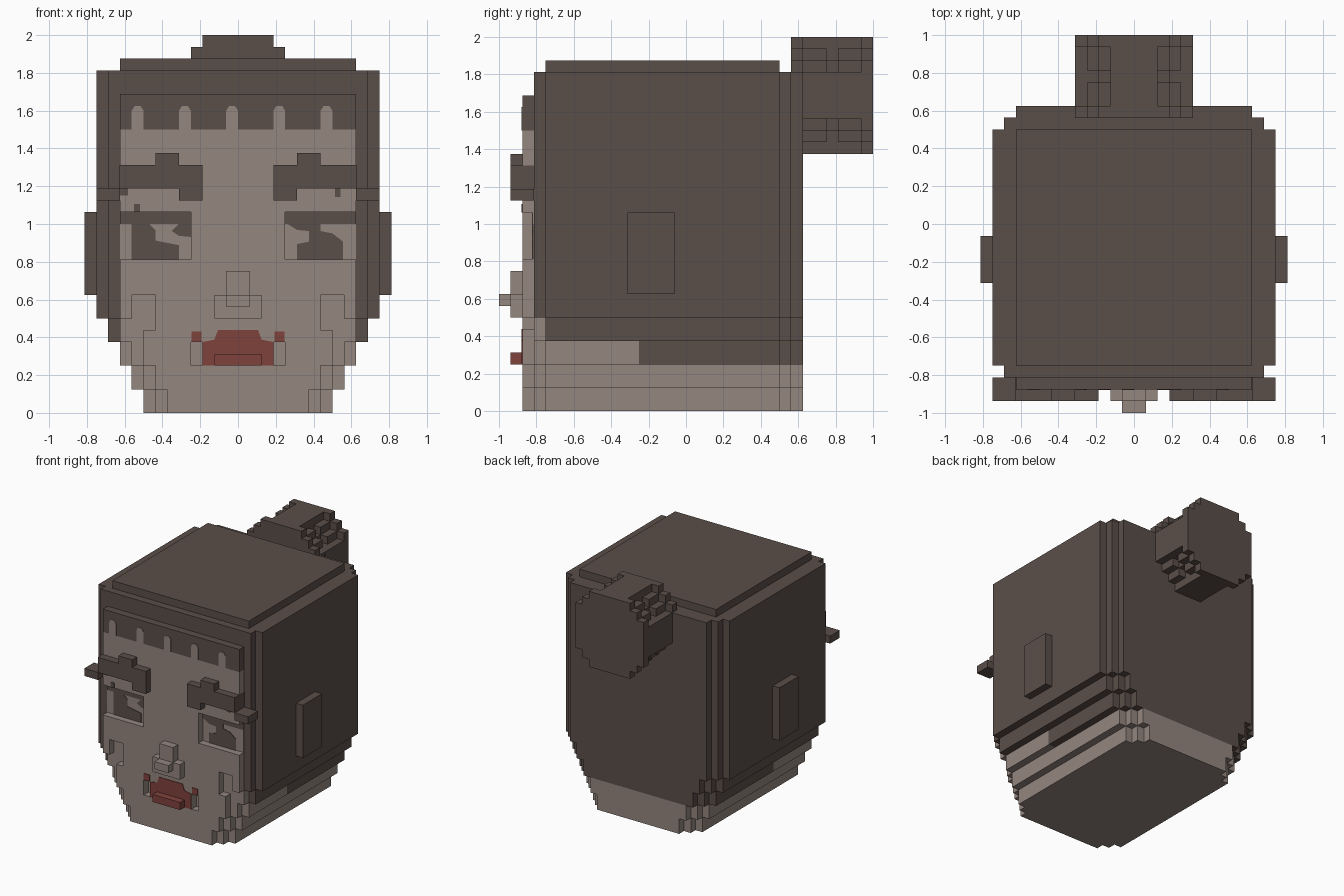
import bpy
import bmesh

U = 1 / 16  # size of one block

cube = bpy.data.objects.get("Cube")
if cube:
    bpy.data.objects.remove(cube, do_unlink=True)


def colour(name, rgb):
    m = bpy.data.materials.new(name)
    m.use_nodes = True
    m.diffuse_color = (*rgb, 1)
    m.node_tree.nodes["Principled BSDF"].inputs["Base Color"].default_value = (*rgb, 1)
    return m


HAIR = colour("dark brown hair", (0.102, 0.077, 0.067))
SKIN = colour("greyish skin", (0.295, 0.24, 0.212))
RED = colour("lip red", (0.215, 0.055, 0.046))


def finish(name, bm, mats):
    bmesh.ops.recalc_face_normals(bm, faces=bm.faces)
    bmesh.ops.scale(bm, vec=(U, U, U), verts=bm.verts)
    me = bpy.data.meshes.new(name)
    bm.to_mesh(me)
    bm.free()
    for m in mats:
        me.materials.append(m)
    ob = bpy.data.objects.new(name, me)
    bpy.context.collection.objects.link(ob)
    return ob


def add_box(bm, x0, x1, y0, y1, z0, z1):
    vs = bmesh.ops.create_cube(bm, size=1)["verts"]
    for v in vs:
        v.co.x = x1 if v.co.x > 0 else x0
        v.co.y = y1 if v.co.y > 0 else y0
        v.co.z = z1 if v.co.z > 0 else z0


def boxes(name, mat, items, mirror=False):
    bm = bmesh.new()
    for x0, x1, y0, y1, z0, z1 in items:
        add_box(bm, x0, x1, y0, y1, z0, z1)
        if mirror:
            add_box(bm, -x1, -x0, y0, y1, z0, z1)
    return finish(name, bm, [mat])


def plates(name, mat, y, outlines):
    """Thin front-facing plates from (x, z) outlines."""
    bm = bmesh.new()
    for pts in outlines:
        f = bm.faces.new([bm.verts.new((x, y, z)) for x, z in pts])
        ext = bmesh.ops.extrude_face_region(bm, geom=[f])["geom"]
        for v in ext:
            if isinstance(v, bmesh.types.BMVert):
                v.co.y -= 0.08
    return finish(name, bm, [mat])


def rect(x0, x1, z0, z1):
    return [(x0, z0), (x1, z0), (x1, z1), (x0, z1)]


def head_layer(name, h, z0, z1, skin_until):
    """Slab with stepped corners; skin in front of skin_until, hair behind."""
    half = [(h - 1, -13), (h - 1, -12), (h, -12), (h, 8),
            (h - 1, 8), (h - 1, 9), (h - 2, 9), (h - 2, 10)]
    outline = half + [(-x, y) for x, y in reversed(half)]
    bm = bmesh.new()
    f = bm.faces.new([bm.verts.new((x, y, z0)) for x, y in outline])
    ext = bmesh.ops.extrude_face_region(bm, geom=[f])["geom"]
    for v in ext:
        if isinstance(v, bmesh.types.BMVert):
            v.co.z = z1
    if -13 < skin_until < 10:
        bmesh.ops.bisect_plane(bm, geom=bm.verts[:] + bm.edges[:] + bm.faces[:],
                               plane_co=(0, skin_until, 0), plane_no=(0, 1, 0))
    for f in bm.faces:
        f.material_index = int(f.calc_center_median().y < skin_until)
    finish(name, bm, [HAIR, SKIN])


# Head, from chin to crown
head_layer("chin_layer", 8, 0, 2, 20)
head_layer("jaw_layer", 9, 2, 4, 20)
head_layer("lower_hair_layer", 10, 4, 6, -4)
head_layer("nape_layer", 11, 6, 8, -12)
head_layer("hair_block", 12, 8, 29, -20)
boxes("crown", HAIR, [(-10, 10, -12, 8, 29, 30)])
boxes("ears", HAIR, [(12, 13, -5, -1, 10, 17)], mirror=True)

# Face slab, leaving pits for eyes, cheeks and mouth corners
plates("face_backing", SKIN, -13, [rect(-10, 10, 8, 24)])
F = (-14, -13)
boxes("face_centre", SKIN, [
    (-6, 6, *F, 0, 2), (-7, 7, *F, 2, 4), (-3, 3, *F, 4, 6), (-8, 8, *F, 6, 7),
    (-7, 7, *F, 7, 10), (-10, 10, *F, 10, 13), (-4, 4, *F, 13, 17),
    (-10, 10, *F, 17, 24)])
boxes("face_sides", SKIN, [(4, 8, *F, 4, 6), (9, 10, *F, 8, 10)], mirror=True)

# Fringe with notches
boxes("fringe", HAIR, [(-10, 10, *F, 24, 27)])
plates("fringe_notches", SKIN, -14, [
    [(x, 24), (x + 1, 24), (x + 1, 25.6), (x + .75, 26), (x + .25, 26), (x, 25.6)]
    for x in (-9, -5, -1, 3, 7)])

# Eyebrows
boxes("eyebrows", HAIR, [
    (3, 10.02, -15, -13, 19, 21), (3, 5, -15, -14, 18, 19),
    (5, 7, -15, -14, 21, 22), (10, 12, -15, -13, 18, 19)], mirror=True)

# Painted eyes inside the pits
E = -13.08
plates("eye_lashes", HAIR, E, [rect(4, 10, 16, 17), rect(-10, -4, 16, 17)])
plates("left_eye", HAIR, E, [
    [(5, 13), (8.9, 13), (8.9, 14.5), (8, 15.2), (7, 15.4), (7, 16), (4.2, 16),
     (5, 15.5), (6, 15.4), (6, 14.5), (5, 14.3)]])
plates("right_eye", HAIR, E, [
    [(-9, 13), (-5, 13), (-5, 14.2), (-6, 14.4), (-7, 14.6), (-7, 15.5),
     (-7.5, 16), (-9, 16)],
    [(-5.6, 15.4), (-5, 15), (-4, 14.9), (-4, 16), (-5, 16)]])
plates("temple_marks", HAIR, -14, [
    rect(8.2, 8.7, 18.3, 19), rect(-8.8, -8.3, 17, 17.7), rect(-10, -9.3, 18.4, 19)])

# Nose
boxes("nose", SKIN, [(-1, 1, -15, -14, 10, 12), (-2, 2, -15, -14, 8, 10),
                     (-1, 1, -16, -15, 9, 10)])

# Mouth
plates("lips", RED, -14, [
    [(-3, 4), (3, 4), (3, 6), (2, 6.2), (1.7, 7), (-1.7, 7), (-2, 6.2), (-3, 6)],
    rect(3.1, 3.95, 6.05, 6.9), rect(-3.95, -3.1, 6.05, 6.9)])
boxes("lower_lip", RED, [(-2, 2, -15, -14, 4, 5)])

# Hair bun: round slices, trimmed on the diagonals in the middle
full, trimmed, small = (5, 5, 5, 4, 3), (5, 5, 4, 3, 2), (5, 5, 3, 2, 2)
slices = []
for y, widths in ((9, full), (10, trimmed), (11, trimmed), (12, small),
                  (13, trimmed), (14, trimmed), (15, full)):
    for i, w in enumerate(widths):
        slices += [(-w, w, y, y + 1, 27 + i, 28 + i), (-w, w, y, y + 1, 26 - i, 27 - i)]
boxes("hair_bun", HAIR, slices)
